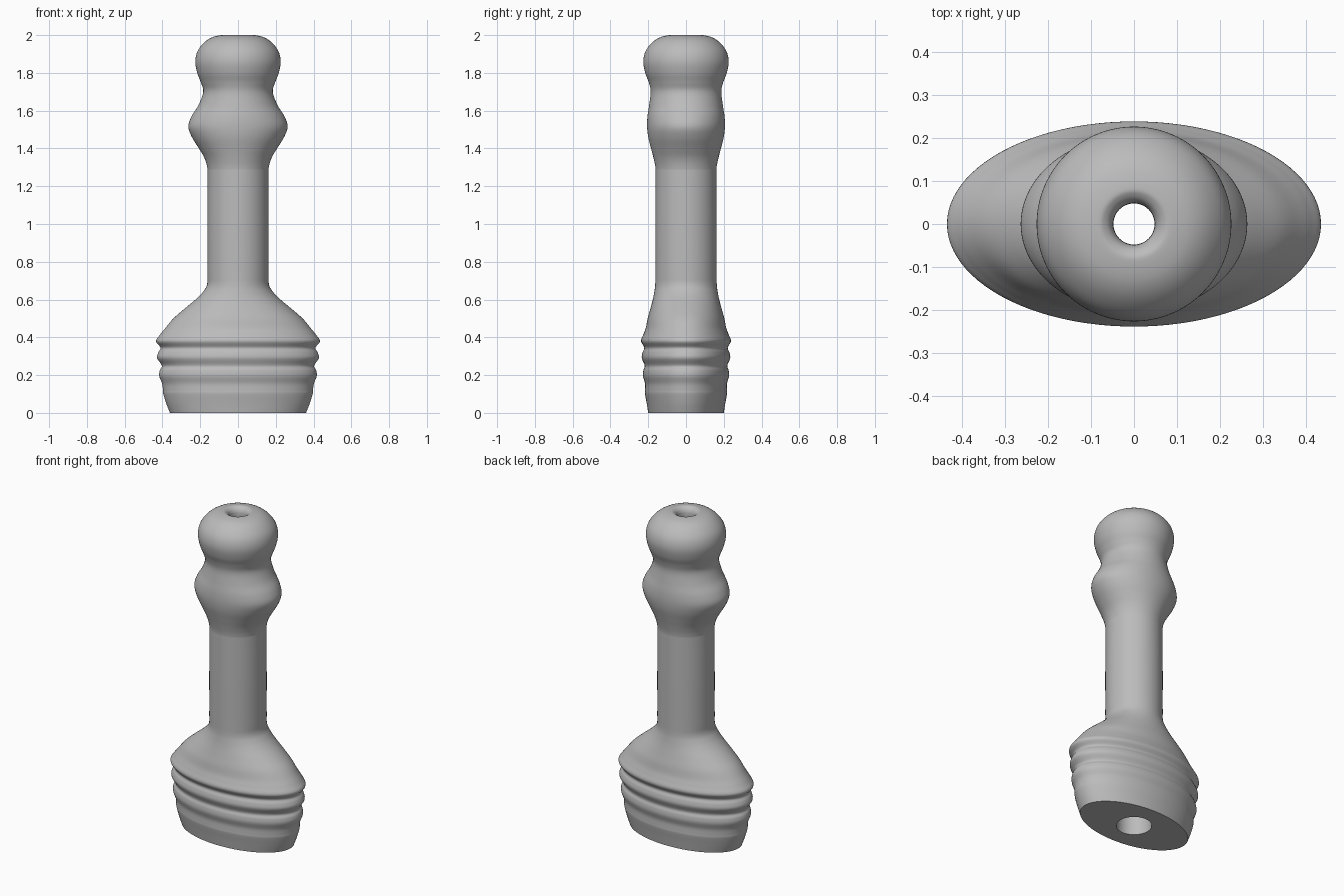
import bpy, bmesh, math

cube = bpy.data.objects.get("Cube")
if cube:
    bpy.data.objects.remove(cube)

SIDES, STEPS = 96, 5

# Outer wall stations: height, half width, half depth
FOOT = [(0, .36, .2), (.05, .38, .208), (.1, .395, .217),
        (.12, .397, .217), (.155, .402, .217), (.195, .417, .228), (.225, .414, .226),
        (.25, .403, .219), (.29, .428, .234), (.32, .422, .23),
        (.345, .41, .221), (.38, .434, .238), (.415, .412, .226), (.45, .384, .213)]
SHOULDER = [(.5, .342, .203), (.55, .285, .189), (.6, .225, .176),
            (.64, .186, .168), (.68, .164, .163), (.75, .162, .162)]
STEM = [(1, .162, .162), (1.25, .161, .161), (1.3, .163, .162)]
BULGE = [(1.35, .178, .172), (1.4, .207, .185), (1.46, .244, .2),
         (1.515, .263, .206), (1.57, .246, .204), (1.63, .209, .195), (1.7, .184, .187)]
HEAD = [(1.75, .197, .197), (1.8, .216, .216), (1.86, .226, .226),
        (1.915, .214, .214), (1.96, .18, .18), (1.988, .138, .138), (2, .088, .088)]
# Rounded mouth of the bore, then its walls widening downwards
BORE = [(1.996, .068, .068), (1.98, .053, .053), (1.95, .048, .048),
        (1.85, .051, .051), (1, .075, .075), (0, .1, .1)]


def smooth_path(pts):
    """Catmull-Rom interpolation through the stations."""
    ext = [pts[0]] + pts + [pts[-1]]
    out = []
    for a, b, c, d in zip(ext, ext[1:], ext[2:], ext[3:]):
        for k in range(STEPS):
            t = k / STEPS
            out.append([q + t * ((r - p) / 2 + t * ((2 * p - 5 * q + 4 * r - s) / 2
                        + t * (3 * q - p - 3 * r + s) / 2))
                        for p, q, r, s in zip(a, b, c, d)])
    return out + [pts[-1]]


def loft(name, stations, material):
    """Skin elliptical rings and close the last ring back to the first."""
    bm = bmesh.new()
    rings = []
    for z, rx, ry in stations:
        angles = [math.tau * i / SIDES for i in range(SIDES)]
        rings.append([bm.verts.new((rx * math.cos(a), ry * math.sin(a), z)) for a in angles])
    for low, high in zip(rings, rings[1:] + rings[:1]):
        for i in range(SIDES):
            j = (i + 1) % SIDES
            bm.faces.new((low[i], low[j], high[j], high[i]))
    bmesh.ops.recalc_face_normals(bm, faces=bm.faces)
    mesh = bpy.data.meshes.new(name)
    bm.to_mesh(mesh)
    bm.free()
    mesh.materials.append(material)
    obj = bpy.data.objects.new(name, mesh)
    bpy.context.collection.objects.link(obj)
    bpy.ops.object.select_all(action='DESELECT')
    obj.select_set(True)
    bpy.context.view_layer.objects.active = obj
    bpy.ops.object.shade_smooth_by_angle(angle=math.radians(40))
    return obj


grey = bpy.data.materials.new("plain grey")
grey.use_nodes = True
colour = (.5, .5, .5, 1)
grey.diffuse_color = colour
grey.node_tree.nodes["Principled BSDF"].inputs["Base Color"].default_value = colour

# Ribbed hollow handle, bored from end to end
loft("ribbed_handle", smooth_path(FOOT + SHOULDER + STEM + BULGE + HEAD + BORE), grey)
